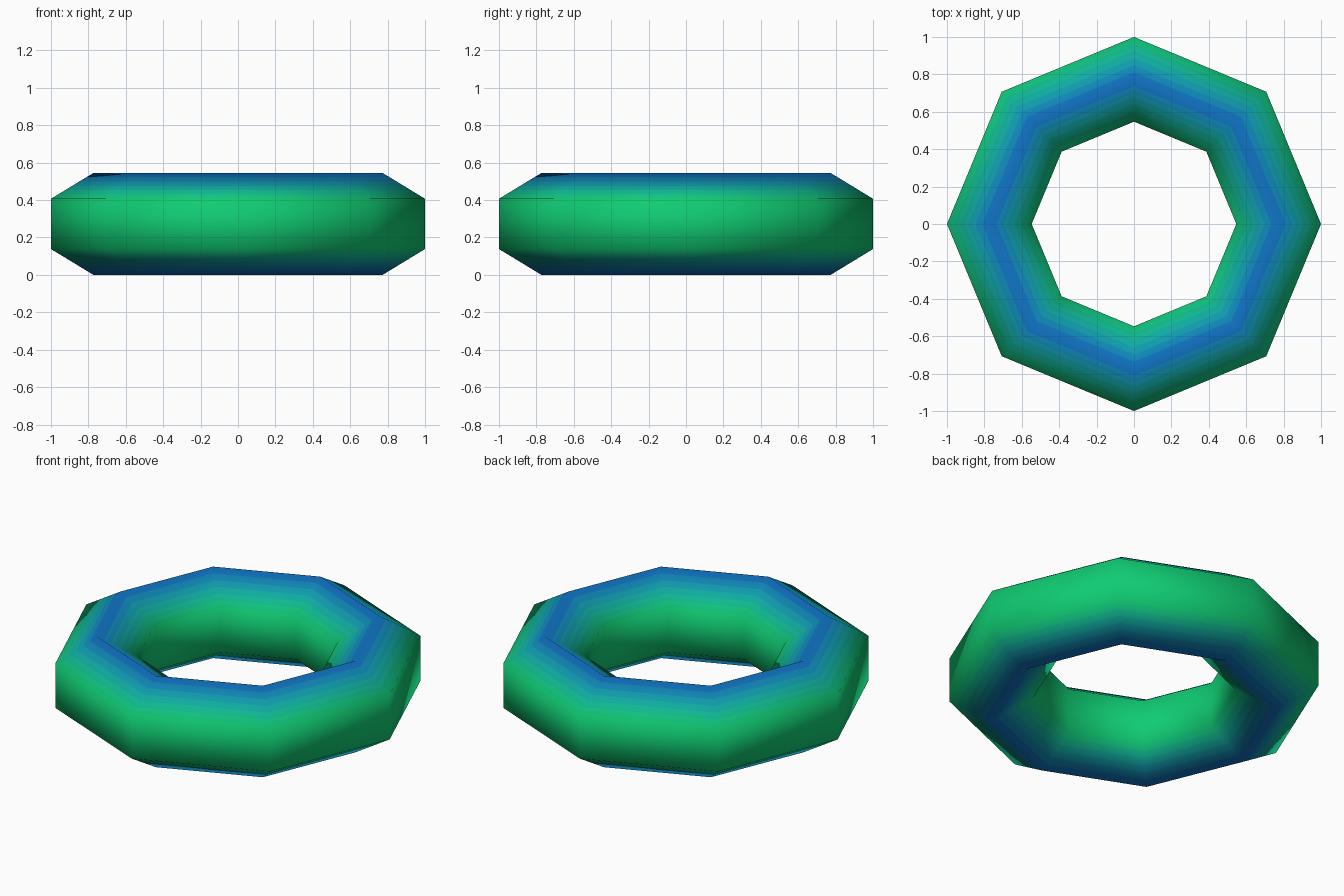
import bpy, bmesh
from math import cos, sin, radians, tau
from mathutils import Vector

if "Cube" in bpy.data.objects:
    bpy.data.objects.remove(bpy.data.objects["Cube"])

SIDES, BANDS = 8, 6
GREEN, BLUE = Vector((0.005, 0.60, 0.17)), Vector((0.005, 0.14, 0.60))

# Hexagonal tube section: (radius, height, normal angle, blueness)
hexagon = [(1.0, 0.138, -30, 0), (1.0, 0.407, 30, 0), (0.773, 0.545, 90, 1),
           (0.547, 0.407, 150, 0), (0.547, 0.138, 210, 0), (0.773, 0.0, 270, 1)]

# Sloping sides are split into thin flat bands so the colour can fade
section = []
for i, a in enumerate(hexagon):
    b = hexagon[(i + 1) % 6]
    na, nb = (Vector((cos(radians(p[2])), sin(radians(p[2])))) for p in (a, b))
    steps = BANDS if a[3] != b[3] else 1
    for k in range(steps):
        t = k / steps
        blue = a[3] + (b[3] - a[3]) * (k + 0.5) / steps
        slot = min(BANDS, int(blue * BANDS) + 1) if steps > 1 else 0
        section.append((Vector(a[:2]).lerp(Vector(b[:2]), t),
                        na.lerp(nb, t).normalized(), slot))

# Sweep the section around eight corners
bm = bmesh.new()
rings, normals = [], []
for s in range(SIDES):
    c, d = cos(tau * s / SIDES), sin(tau * s / SIDES)
    rings.append([bm.verts.new((p.x * c, p.x * d, p.y)) for p, n, m in section])
    normals += [(n.x * c, n.x * d, n.y) for p, n, m in section]
for s in range(SIDES):
    r, q = rings[s], rings[(s + 1) % SIDES]
    for j, (p, n, slot) in enumerate(section):
        k = (j + 1) % len(section)
        face = bm.faces.new((r[j], q[j], q[k], r[k]))
        face.material_index = slot
        face.smooth = True

mesh = bpy.data.meshes.new("ring")
bm.to_mesh(mesh)
bm.free()
mesh.normals_split_custom_set_from_vertices(normals)

# Green walls fading to blue on the top and bottom ridges
for i in range(BANDS + 1):
    mat = bpy.data.materials.new(f"ring_shade_{i}")
    col = GREEN.lerp(BLUE, 0 if i == 0 else (i - 0.5) / BANDS)
    mat.diffuse_color = (*col, 1)
    mat.use_nodes = True
    mat.node_tree.nodes["Principled BSDF"].inputs["Base Color"].default_value = mat.diffuse_color
    mesh.materials.append(mat)

ring = bpy.data.objects.new("ring", mesh)
bpy.context.collection.objects.link(ring)
